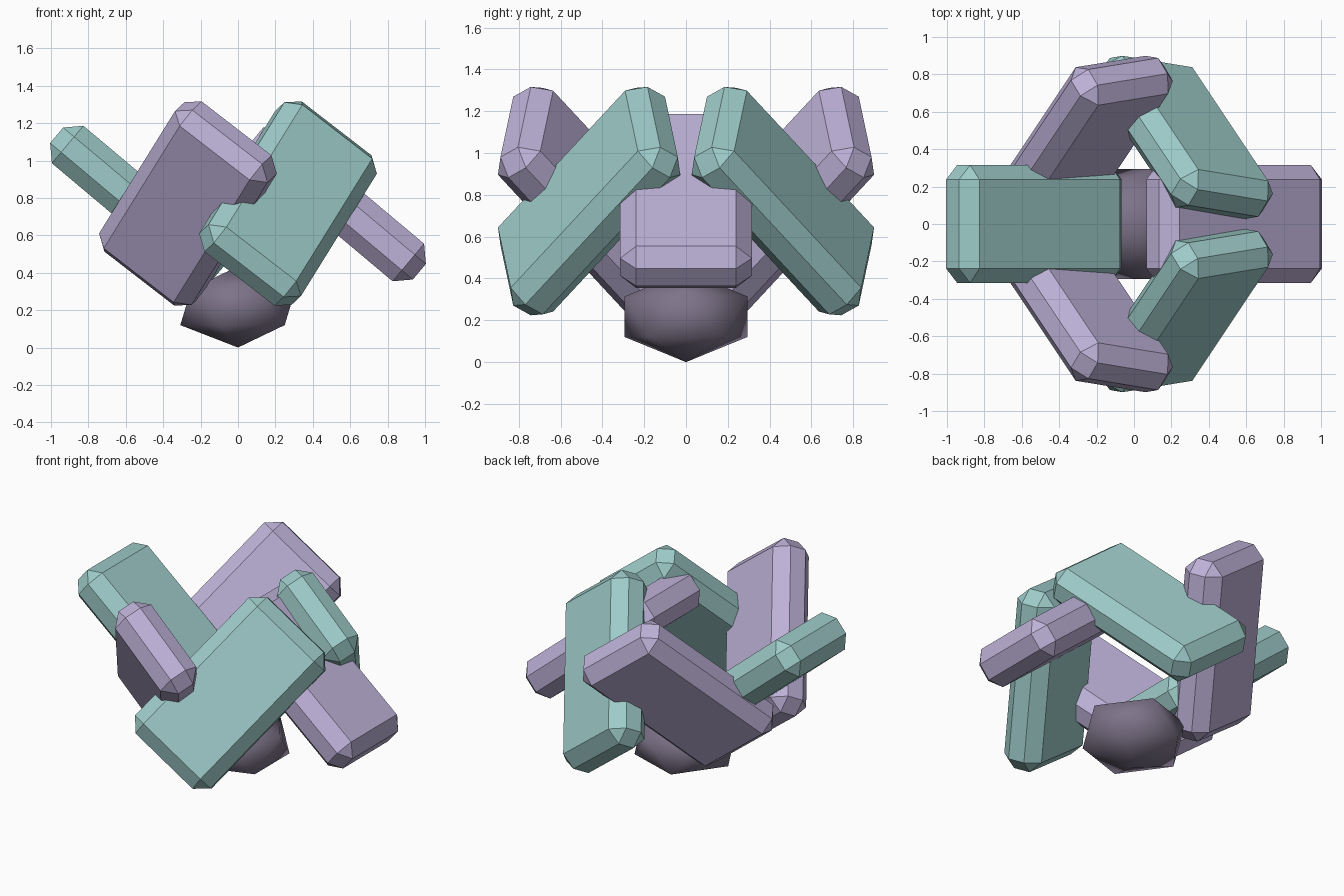
import bpy
from math import radians, cos, sin
from mathutils import Vector, Matrix

if "Cube" in bpy.data.objects:
    bpy.data.objects.remove(bpy.data.objects["Cube"], do_unlink=True)


def make_material(name, colour):
    mat = bpy.data.materials.new(name)
    mat.use_nodes = True
    mat.diffuse_color = (*colour, 1)
    mat.node_tree.nodes["Principled BSDF"].inputs["Base Color"].default_value = (*colour, 1)
    return mat


teal = make_material("pale teal", (0.34, 0.6, 0.585))
lilac = make_material("pale lilac", (0.51, 0.44, 0.68))
plum = make_material("dusky plum", (0.205, 0.172, 0.25))

LENGTH, WIDTH, THICKNESS, CHAMFER = 1.135, 0.63, 0.262, 0.077
MIDDLE = Vector((0, 0, 0.77))
RADIUS = 0.535


def plate(name, angle, long_axis, short_axis, mat):
    """Chamfered slab centred on the ring at the given angle."""
    u = Vector(long_axis).normalized()
    v = Vector(short_axis)
    v = (v - u * v.dot(u)).normalized()
    frame = Matrix((u, v, u.cross(v))).transposed().to_4x4()
    a = radians(angle)
    centre = MIDDLE + RADIUS * Vector((cos(a), sin(a), 0))
    bpy.ops.mesh.primitive_cube_add(size=1)
    ob = bpy.context.object
    ob.name = name
    ob.data.transform(Matrix.Diagonal((LENGTH, WIDTH, THICKNESS, 1)))
    ob.matrix_world = Matrix.Translation(centre) @ frame
    bevel = ob.modifiers.new("chamfer", "BEVEL")
    bevel.width = CHAMFER
    bevel.segments = 1
    ob.data.materials.append(mat)


# Side plates, sloping down towards the left
slope = (cos(radians(40)), 0, -sin(radians(40)))
plate("left_plate", 0, slope, (0, 1, 0), lilac)
plate("right_plate", 180, slope, (0, 1, 0), teal)

# Front and back plates: opposite plates are parallel
for side, m in (("front", 1), ("back", -1)):
    other = "back" if side == "front" else "front"
    long_axis = (0.414, 0.62 * m, 0.667)
    short_axis = (0.786, 0.13 * m, -0.605)
    plate(side + "_left_plate", -60 * m, long_axis, short_axis, teal)
    plate(other + "_right_plate", 180 - 60 * m, long_axis, short_axis, lilac)

# Flattened faceted base with smooth shading
bpy.ops.mesh.primitive_ico_sphere_add(subdivisions=1, radius=1)
base = bpy.context.object
base.name = "base_stone"
base.data.transform(Matrix.Translation((0, 0, 0.217)) @ Matrix.Diagonal((0.345, 0.345, 0.217, 1)))
base.data.materials.append(plum)
bpy.ops.object.shade_smooth()
